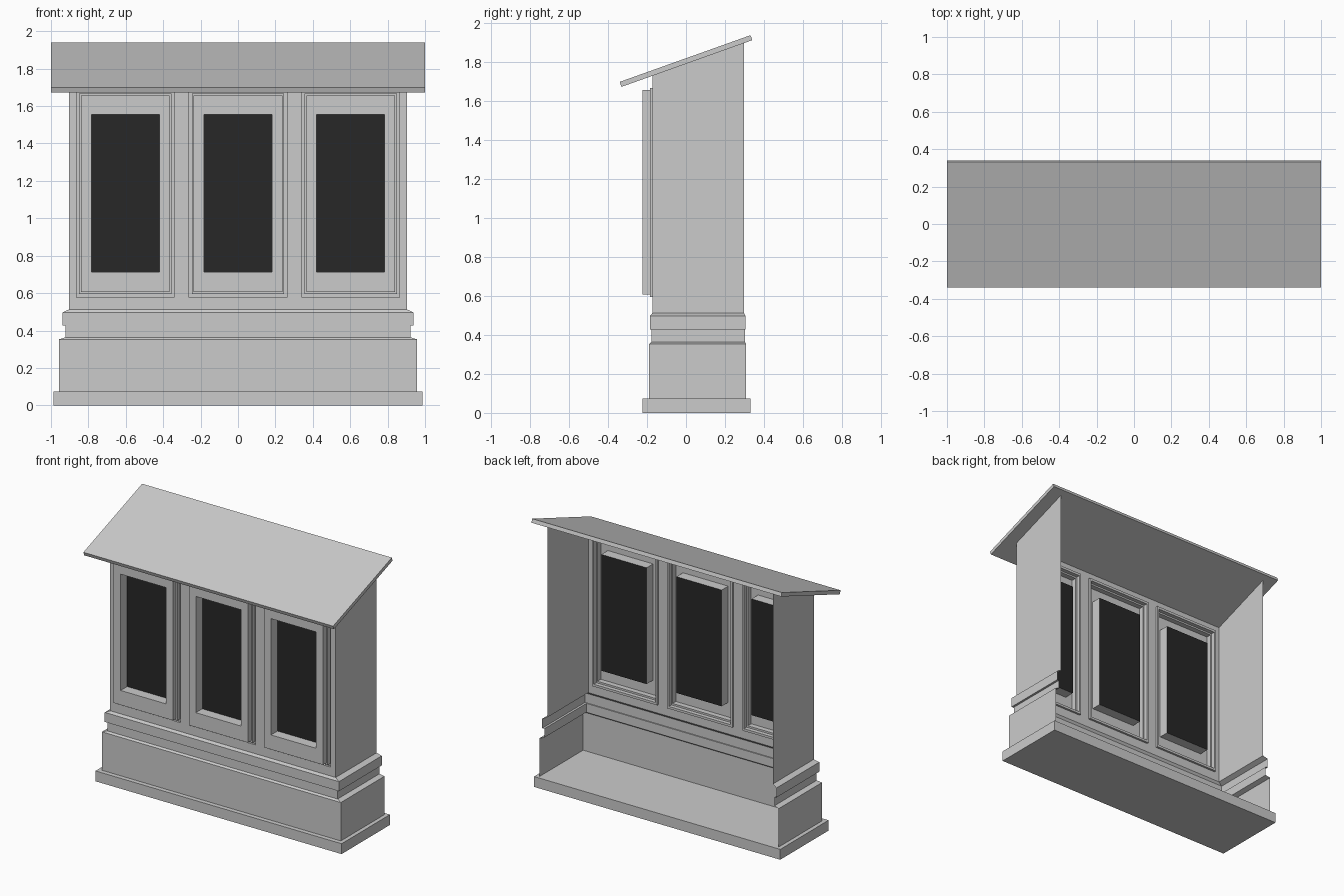
import bpy
import math

cube = bpy.data.objects.get("Cube")
if cube:
    bpy.data.objects.remove(cube, do_unlink=True)


def material(name, value):
    mat = bpy.data.materials.new(name)
    mat.use_nodes = True
    color = (value, value, value, 1)
    mat.diffuse_color = color
    mat.node_tree.nodes["Principled BSDF"].inputs["Base Color"].default_value = color
    return mat


GREY = material("light grey", 0.6)
DARK = material("dark glass", 0.02)


def build(name, verts, faces, mats=(GREY,)):
    mesh = bpy.data.meshes.new(name)
    mesh.from_pydata(verts, [], faces)
    for m in mats:
        mesh.materials.append(m)
    obj = bpy.data.objects.new(name, mesh)
    bpy.context.collection.objects.link(obj)
    return obj


def box(name, size, location, tilt=0):
    bpy.ops.mesh.primitive_cube_add(size=1, location=location, rotation=(tilt, 0, 0))
    obj = bpy.context.object
    obj.name = name
    obj.scale = size
    obj.data.materials.append(GREY)


# Floor slab and sloping roof board
box("floor_slab", (1.972, 0.553, 0.075), (0, 0.0535, 0.0375))
SLOPE = math.atan(0.357)
box("roof", (2, 0.713, 0.027), (0, 0, 1.806), SLOPE)


def roof_underside(y):
    return 1.792 + 0.357 * y


# Stepped plinth: thin shell, open at the back (half width, front y, back y, z)
levels = [
    (0.957, -0.19, 0.308, 0.075), (0.957, -0.19, 0.308, 0.353),
    (0.922, -0.177, 0.303, 0.364), (0.922, -0.177, 0.303, 0.428),
    (0.938, -0.185, 0.305, 0.428), (0.938, -0.185, 0.305, 0.497),
    (0.903, -0.172, 0.297, 0.513),
]
verts, faces = [], []
for hx, front, back, z in levels:
    verts += [(-hx, back, z), (-hx, front, z), (hx, front, z), (hx, back, z)]
for row in range(len(levels) - 1):
    for i in range(3):
        a = row * 4 + i
        faces.append((a, a + 1, a + 5, a + 4))
build("plinth_shell", verts, faces)

# Side walls with tops following the roof
HALF, FRONT, BACK, BASE = 0.903, -0.172, 0.297, 0.513
for side, name in ((1, "left_wall"), (-1, "right_wall")):
    x = side * HALF
    quad = [(x, FRONT, BASE), (x, BACK, BASE),
            (x, BACK, roof_underside(BACK)), (x, FRONT, roof_underside(FRONT))]
    build(name, quad, [(0, 1, 2, 3) if side > 0 else (3, 2, 1, 0)])

# Front wall grid with three window openings left out
CENTRES = (-0.602, 0, 0.602)
OPEN_X, OPEN_LOW, OPEN_HIGH = 0.261, 0.577, 1.686
xs = [-HALF] + [c + s * OPEN_X for c in CENTRES for s in (-1, 1)] + [HALF]
zs = [BASE, OPEN_LOW, OPEN_HIGH, roof_underside(FRONT)]
verts = [(x, FRONT, z) for z in zs for x in xs]
faces = []
n = len(xs)
for r in range(3):
    for c in range(n - 1):
        if r == 1 and c % 2 == 1:
            continue
        a = r * n + c
        faces.append((a, a + 1, a + n + 1, a + n))
build("front_wall", verts, faces)

# Window: nested rectangles (half width, low z, high z, y) stepping out then in to the pane
rings = [
    (OPEN_X, OPEN_LOW, OPEN_HIGH, FRONT), (OPEN_X, OPEN_LOW, OPEN_HIGH, -0.157),
    (0.247, 0.594, 1.668, -0.157), (0.247, 0.594, 1.668, -0.186),
    (0.237, 0.607, 1.656, -0.186), (0.237, 0.607, 1.656, -0.224),
    (0.181, 0.712, 1.554, -0.224), (0.181, 0.712, 1.554, -0.15),
]
for centre, name in zip(CENTRES, ("right_window", "middle_window", "left_window")):
    verts, faces = [], []
    for hx, low, high, y in rings:
        verts += [(centre - hx, y, low), (centre + hx, y, low),
                  (centre + hx, y, high), (centre - hx, y, high)]
    for r in range(len(rings) - 1):
        for i in range(4):
            a, b = r * 4 + i, r * 4 + (i + 1) % 4
            faces.append((a, b, b + 4, a + 4))
    last = len(verts) - 4
    faces.append(tuple(range(last, last + 4)))
    window = build(name, verts, faces, (GREY, DARK))
    window.data.polygons[-1].material_index = 1
